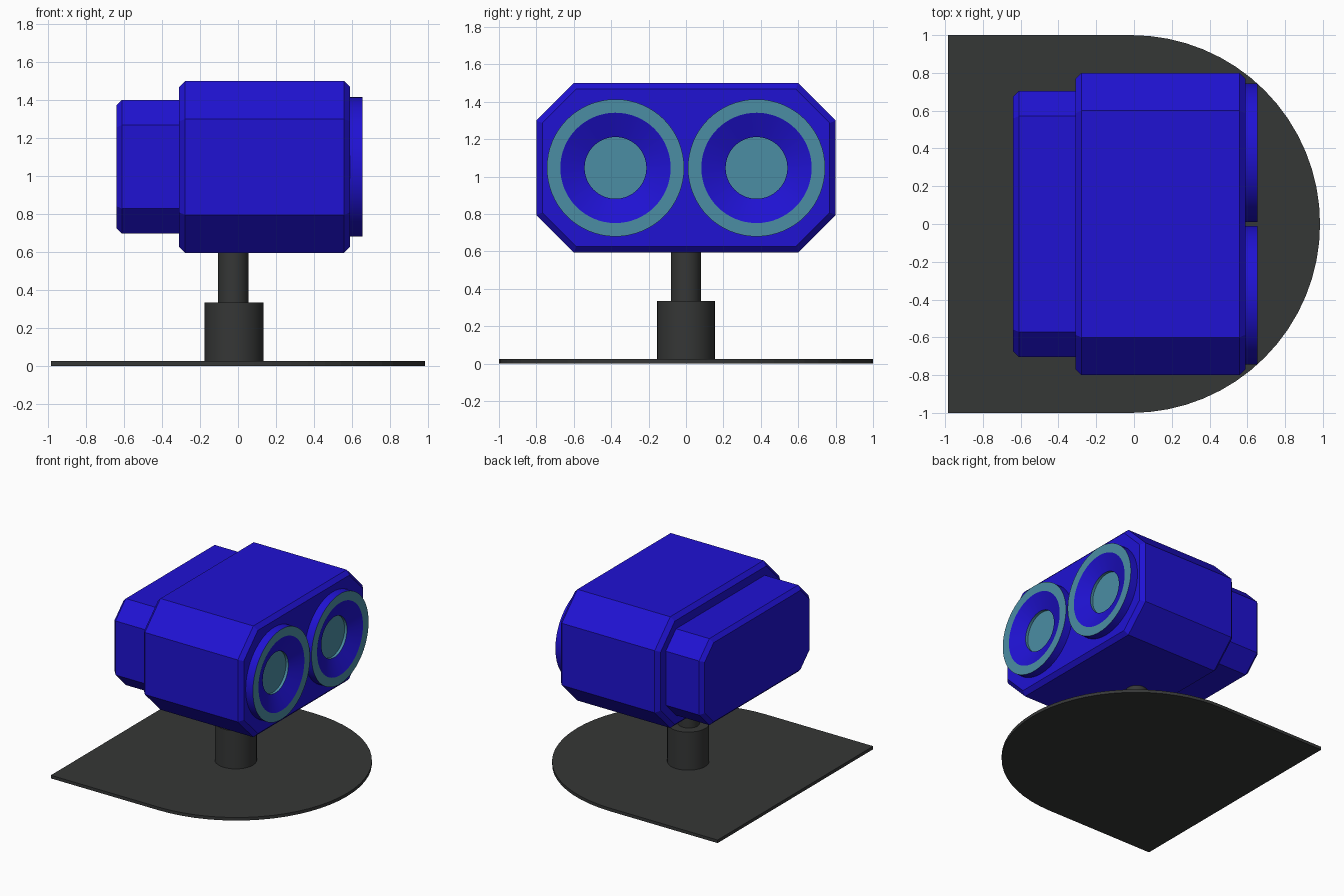
import bpy, bmesh, math

if "Cube" in bpy.data.objects:
    bpy.data.objects.remove(bpy.data.objects["Cube"])


def material(name, rgb):
    m = bpy.data.materials.new(name)
    m.diffuse_color = (*rgb, 1)
    m.use_nodes = True
    m.node_tree.nodes["Principled BSDF"].inputs["Base Color"].default_value = m.diffuse_color
    return m


BLUE = material("blue", (0.014, 0.006, 0.65))
TEAL = material("teal", (0.07, 0.27, 0.37))
DARK = material("dark_grey", (0.036, 0.038, 0.037))


def finish(bm, name, mats, smooth=False):
    bmesh.ops.recalc_face_normals(bm, faces=bm.faces[:])
    me = bpy.data.meshes.new(name)
    bm.to_mesh(me)
    bm.free()
    for m in mats:
        me.materials.append(m)
    ob = bpy.data.objects.new(name, me)
    bpy.context.collection.objects.link(ob)
    bpy.context.view_layer.objects.active = ob
    if smooth:
        bpy.ops.object.select_all(action='DESELECT')
        ob.select_set(True)
        bpy.ops.object.shade_smooth_by_angle(angle=math.radians(20))
    return ob


def octagon(hy, hz, c):
    q = [(hy, hz - c), (hy - c, hz)]
    q += [(-y, z) for y, z in reversed(q)]
    return q + [(-y, -z) for y, z in q]


def chamfered_block(name, x0, x1, hy, hz, zc, c, d):
    """Octagonal prism along x with small bevels around both ends."""
    bm = bmesh.new()
    rings = []
    for x, inset in ((x0, d), (x0 + d, 0), (x1 - d, 0), (x1, d)):
        pts = octagon(hy - inset, hz - inset, c - 0.586 * inset)
        rings.append([bm.verts.new((x, y, zc + z)) for y, z in pts])
    for a, b in zip(rings, rings[1:]):
        for i in range(8):
            j = (i + 1) % 8
            bm.faces.new((a[i], a[j], b[j], b[i]))
    bm.faces.new(rings[0])
    bm.faces.new(rings[-1])
    return finish(bm, name, [BLUE])


def lathe_x(name, profile, slots, mats, y, z, n=64):
    """Revolve (x, radius) points around an x-parallel axis."""
    bm = bmesh.new()
    rings = [[bm.verts.new((x, y + r * math.cos(2 * math.pi * i / n),
                            z + r * math.sin(2 * math.pi * i / n)))
              for i in range(n)] for x, r in profile]
    for a, b, s in zip(rings, rings[1:], slots):
        for i in range(n):
            j = (i + 1) % n
            bm.faces.new((a[i], a[j], b[j], b[i])).material_index = s
    bm.faces.new(rings[0]).material_index = 0
    bm.faces.new(rings[-1]).material_index = slots[-1]
    return finish(bm, name, mats, True)


def post(name, r, z0, z1, x=-0.02):
    bpy.ops.mesh.primitive_cylinder_add(vertices=32, radius=r, depth=z1 - z0,
                                        location=(x, 0, (z0 + z1) / 2))
    ob = bpy.context.object
    ob.name = name
    ob.data.materials.append(DARK)
    bpy.ops.object.shade_smooth_by_angle(angle=math.radians(30))


# Base plate: square at the back, half round at the front
bm = bmesh.new()
outline = [(-0.985, 1), (-0.985, -1)]
outline += [(-0.015 + math.cos(a), math.sin(a)) for a in
            (math.pi * (i / 32 - 0.5) for i in range(33))]
bottom = bm.faces.new([bm.verts.new((x, y, 0)) for x, y in outline])
top = bmesh.ops.extrude_face_region(bm, geom=[bottom], use_keep_orig=True)["geom"]
bmesh.ops.translate(bm, vec=(0, 0, 0.025),
                    verts=[v for v in top if isinstance(v, bmesh.types.BMVert)])
finish(bm, "base_plate", [DARK])

# Neck
post("lower_neck", 0.155, 0.02, 0.335)
post("upper_neck", 0.08, 0.33, 0.62, -0.025)

# Head and rear housing
head = chamfered_block("head", -0.31, 0.59, 0.8, 0.4525, 1.0475, 0.2, 0.032)
chamfered_block("rear_housing", -0.64, -0.26, 0.703, 0.352, 1.048, 0.132, 0.03)

# Eyes: raised ring, sloping bowl and recessed pupil, with a pocket in the head
eye = [(0.57, 0.367), (0.655, 0.367), (0.655, 0.295), (0.602, 0.165), (0.58, 0.165)]
for side, y in (("left", 0.377), ("right", -0.377)):
    cutter = lathe_x(side + "_pocket_cutter", [(0.54, 0.19), (0.7, 0.19)], [0],
                     [BLUE], y, 1.047)
    mod = head.modifiers.new("eye_pocket", 'BOOLEAN')
    mod.operation, mod.object, mod.solver = 'DIFFERENCE', cutter, 'EXACT'
    bpy.context.view_layer.objects.active = head
    bpy.ops.object.modifier_apply(modifier=mod.name)
    bpy.data.objects.remove(cutter)
    ob = lathe_x(side + "_eye", eye, [0, 1, 0, 1], [BLUE, TEAL], y, 1.047)
    # Open the hidden back of the eye
    bm = bmesh.new()
    bm.from_mesh(ob.data)
    back = [f for f in bm.faces if all(v.co.x < 0.575 for v in f.verts)]
    bmesh.ops.delete(bm, geom=back, context='FACES_ONLY')
    bm.to_mesh(ob.data)
    bm.free()
